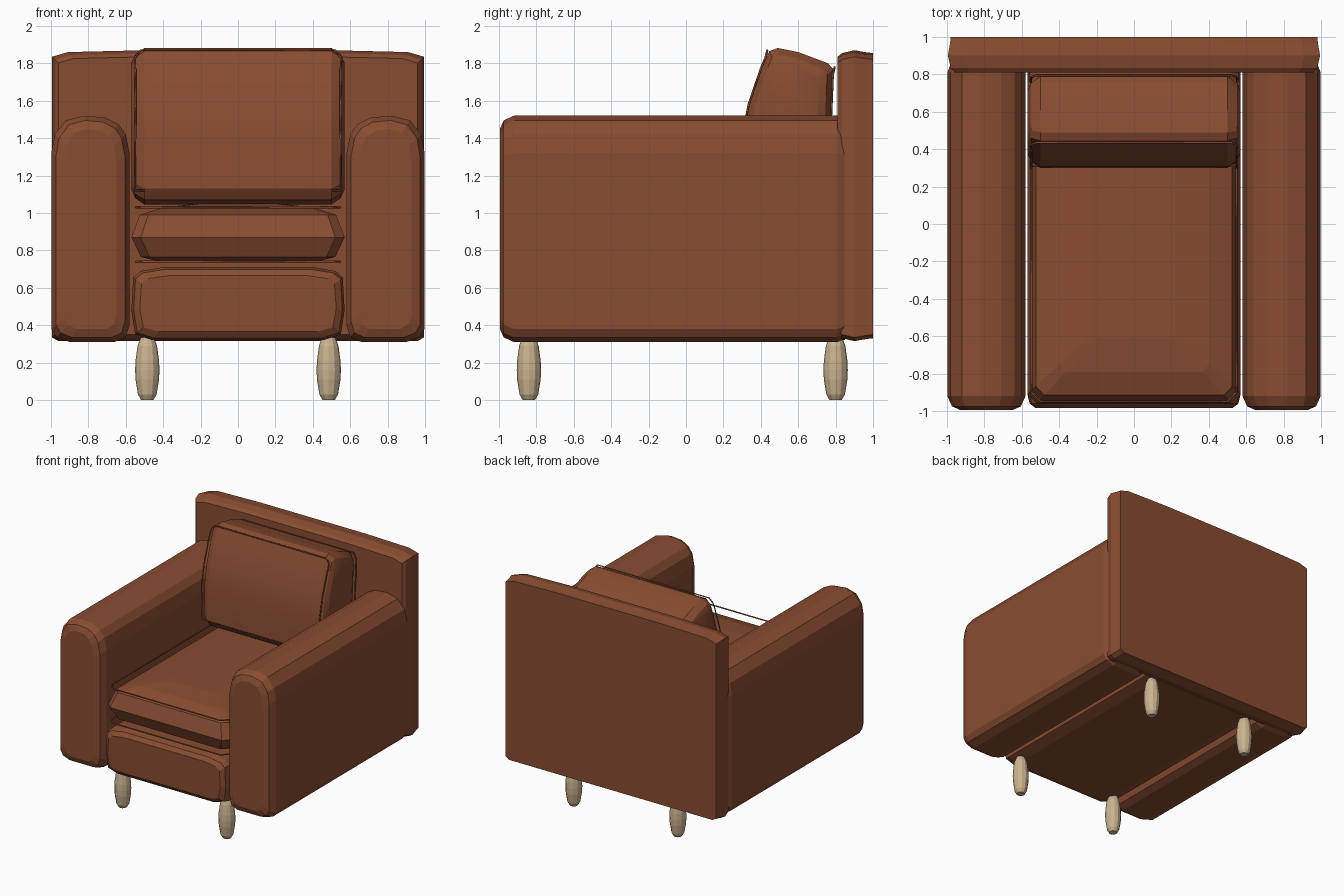
import bpy, bmesh, math
from mathutils import Vector

if "Cube" in bpy.data.objects:
    bpy.data.objects.remove(bpy.data.objects["Cube"])


def material(name, rgb):
    m = bpy.data.materials.new(name)
    m.diffuse_color = (*rgb, 1)
    m.use_nodes = True
    m.node_tree.nodes["Principled BSDF"].inputs["Base Color"].default_value = m.diffuse_color
    return m


LEATHER = material("brown leather", (0.25, 0.073, 0.032))
WOOD = material("pale wood", (0.60, 0.45, 0.28))


def link(name, bm, mat, smooth=None):
    bmesh.ops.recalc_face_normals(bm, faces=bm.faces)
    me = bpy.data.meshes.new(name)
    bm.to_mesh(me)
    bm.free()
    ob = bpy.data.objects.new(name, me)
    bpy.context.collection.objects.link(ob)
    me.materials.append(mat)
    if smooth:
        bpy.ops.object.select_all(action='DESELECT')
        ob.select_set(True)
        bpy.context.view_layer.objects.active = ob
        bpy.ops.object.shade_smooth_by_angle(angle=math.radians(smooth))
    return ob


def loft(name, profile, stations, axis, smooth=None):
    """Sweep a 2D profile along an axis; each station is (position, inset)."""
    lo = [min(p[i] for p in profile) for i in (0, 1)]
    hi = [max(p[i] for p in profile) for i in (0, 1)]
    mid = [(lo[i] + hi[i]) / 2 for i in (0, 1)]
    half = [(hi[i] - lo[i]) / 2 for i in (0, 1)]
    bm = bmesh.new()
    rings = []
    for t, inset in stations:
        ring = []
        for p in profile:
            co = [mid[i] + (p[i] - mid[i]) * (1 - inset / half[i]) for i in (0, 1)]
            co.insert("xyz".index(axis), t)
            ring.append(bm.verts.new(co))
        rings.append(ring)
    n = len(profile)
    for a, b in zip(rings, rings[1:]):
        for i in range(n):
            bm.faces.new((a[i], a[(i + 1) % n], b[(i + 1) % n], b[i]))
    bm.faces.new(rings[0])
    bm.faces.new(rings[-1])
    return link(name, bm, LEATHER, smooth)


def mirrored(half):
    """Close a right-hand half profile with its mirror image."""
    return half + [(-x, z) for x, z in reversed(half)]


def piping(name, points):
    cu = bpy.data.curves.new(name, 'CURVE')
    cu.dimensions = '3D'
    cu.bevel_depth = 0.006
    cu.bevel_resolution = 0
    sp = cu.splines.new('POLY')
    sp.points.add(len(points) - 1)
    for q, p in zip(sp.points, points):
        q.co = (*p, 1)
    sp.use_cyclic_u = True
    cu.materials.append(LEATHER)
    ob = bpy.data.objects.new(name, cu)
    bpy.context.collection.objects.link(ob)
    bpy.ops.object.select_all(action='DESELECT')
    ob.select_set(True)
    bpy.context.view_layer.objects.active = ob
    bpy.ops.object.convert(target='MESH')


# back panel
loft("back_panel",
     mirrored([(0.96, 0.315), (0.995, 0.335), (0.995, 1.835), (0.91, 1.86), (0.5, 1.87)]),
     [(0.81, 0.035), (0.835, 0.015), (0.90, 0), (0.97, 0.012), (1.0, 0.015)], 'y')

# arms
arm = [(0.66, 0.31), (0.90, 0.31), (0.97, 0.335), (0.998, 0.38), (0.998, 1.32),
       (0.98, 1.42), (0.92, 1.495), (0.82, 1.52), (0.71, 1.51), (0.64, 1.475),
       (0.60, 1.42), (0.58, 1.32), (0.58, 0.40), (0.60, 0.335)]
for side, s in (("right", 1), ("left", -1)):
    loft(side + "_arm", [(s * x, z) for x, z in arm],
         [(-0.995, 0.07), (-0.975, 0.025), (-0.92, 0), (0.81, 0), (0.86, 0.02)], 'y')

# base under the seat
loft("seat_base",
     mirrored([(0.46, 0.32), (0.55, 0.35), (0.57, 0.48), (0.56, 0.655), (0.52, 0.69), (0.40, 0.71)]),
     [(-0.985, 0.045), (-0.96, 0.012), (-0.91, 0), (0.85, 0)], 'y')

# seat cushion: stacked chamfered rings with a middle ridge
seat = [(0.52, -0.96), (0.57, -0.91), (0.57, 0.75), (0.52, 0.80),
        (-0.52, 0.80), (-0.57, 0.75), (-0.57, -0.91), (-0.52, -0.96)]
loft("seat_cushion", seat,
     [(0.735, 0.17), (0.765, 0.05), (0.87, 0), (0.99, 0.045), (1.03, 0.17), (1.05, 0.35)], 'z')
for label, z in (("upper", 1.03), ("lower", 0.74)):
    piping(label + "_seat_piping",
           [(x * 0.96, y * 0.99, z) for x, y in seat])

# leaning back cushion
side = [(0.34, 1.07), (0.30, 1.13), (0.305, 1.40), (0.34, 1.58), (0.40, 1.76), (0.445, 1.865),
        (0.49, 1.882), (0.60, 1.86), (0.76, 1.80), (0.79, 1.765), (0.775, 1.50),
        (0.74, 1.13), (0.70, 1.05), (0.50, 1.045)]
loft("back_cushion", side,
     [(-0.57, 0.08), (-0.55, 0.035), (-0.50, 0), (0.50, 0), (0.55, 0.035), (0.57, 0.08)],
     'x', smooth=25)
edges = {"front": [(0.31, 1.12), (0.30, 1.40), (0.335, 1.58), (0.40, 1.77), (0.435, 1.86)],
         "rear": [(0.74, 1.10), (0.775, 1.50), (0.795, 1.77)]}
for label, line in edges.items():
    first, last = line[0], line[-1]
    loop = [(0.55, y, z) for y, z in line[:-1]]
    loop += [(0.55, last[0] - 0.01, last[1] - 0.03), (0.52, last[0], last[1] + 0.01)]
    loop += [(-x, y, z) for x, y, z in reversed(loop)]
    piping(label + "_back_cushion_piping", loop)

# turned legs
turning = [(0.033, 0), (0.050, 0.03), (0.063, 0.11), (0.065, 0.16),
           (0.063, 0.21), (0.052, 0.29), (0.035, 0.335)]
for label, y in (("front", -0.84), ("rear", 0.80)):
    for side_name, x in (("right", 0.485), ("left", -0.485)):
        bm = bmesh.new()
        rings = [[bm.verts.new((x + r * math.cos(k * math.tau / 12),
                                y + r * math.sin(k * math.tau / 12), z))
                  for k in range(12)] for r, z in turning]
        for a, b in zip(rings, rings[1:]):
            for k in range(12):
                bm.faces.new((a[k], a[(k + 1) % 12], b[(k + 1) % 12], b[k]))
        bm.faces.new(rings[0])
        bm.faces.new(rings[-1])
        link(f"{label}_{side_name}_leg", bm, WOOD)
